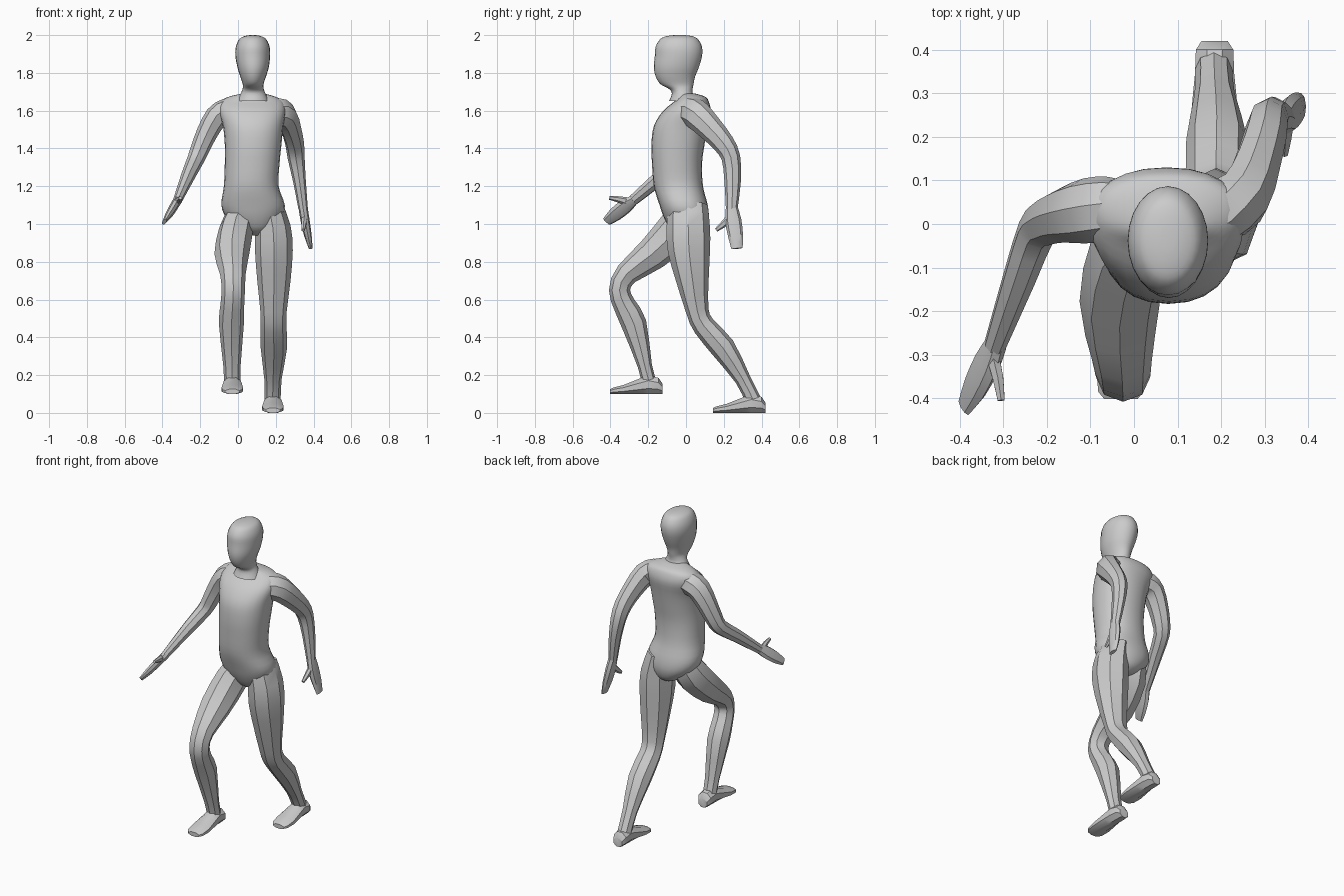
import bpy, bmesh
from math import sin, cos, pi, radians
from mathutils import Vector


def smooth_rows(rows, steps):
    """Catmull-Rom interpolation between rows of numbers."""
    out = []
    for i in range(len(rows) - 1):
        p0, p1, p2, p3 = (rows[max(i - 1, 0)], rows[i], rows[i + 1],
                          rows[min(i + 2, len(rows) - 1)])
        for s in range(steps):
            t = s / steps
            out.append([0.5 * (2 * b + (c - a) * t + (2 * a - 5 * b + 4 * c - d) * t * t
                               + (3 * b - a - 3 * c + d) * t ** 3)
                        for a, b, c, d in zip(p0, p1, p2, p3)])
    out.append(list(rows[-1]))
    return out


def loft(name, rows, ref=(1, 0, 0), sides=8, steps=2, axis=None, turn=0.0, power=1.0,
         angle=35):
    """Skin rings given as (x, y, z, half size along ref, half size across)."""
    rows = smooth_rows(rows, steps)
    pts = [Vector(r[:3]) for r in rows]
    bm = bmesh.new()
    rings = []
    for i, r in enumerate(rows):
        t = Vector(axis) if axis else pts[min(i + 1, len(pts) - 1)] - pts[max(i - 1, 0)]
        t.normalize()
        u = Vector(ref)
        u = (u - t * u.dot(t)).normalized()
        v = t.cross(u)
        ring = []
        for k in range(sides):
            a = 2 * pi * (k + turn) / sides
            c, s = cos(a), sin(a)
            c = abs(c) ** power * (1 if c > 0 else -1)
            s = abs(s) ** power * (1 if s > 0 else -1)
            ring.append(bm.verts.new(pts[i] + u * (r[3] * c) + v * (r[4] * s)))
        rings.append(ring)
    for a, b in zip(rings, rings[1:]):
        for k in range(sides):
            n = (k + 1) % sides
            bm.faces.new((a[k], a[n], b[n], b[k]))
    bm.faces.new(rings[0])
    bm.faces.new(rings[-1])
    bmesh.ops.recalc_face_normals(bm, faces=bm.faces)
    me = bpy.data.meshes.new(name)
    bm.to_mesh(me)
    bm.free()
    ob = bpy.data.objects.new(name, me)
    bpy.context.collection.objects.link(ob)
    bpy.ops.object.select_all(action='DESELECT')
    ob.select_set(True)
    bpy.context.view_layer.objects.active = ob
    bpy.ops.object.shade_smooth_by_angle(angle=radians(angle))
    return ob


def body(name, profile, power=1.0):
    """Stacked horizontal sections (z, centre x, front y, back y, half width)."""
    rows = [(x, (f + b) / 2, z, w, (b - f) / 2) for z, x, f, b, w in profile]
    return loft(name, rows, sides=24, steps=3, axis=(0, 0, 1), power=power, angle=60)


# torso
body("torso", [
    (0.94, 0.10, -0.03, 0.06, 0.035), (0.97, 0.095, -0.08, 0.10, 0.085),
    (1.03, 0.085, -0.115, 0.12, 0.145), (1.10, 0.08, -0.14, 0.115, 0.168),
    (1.20, 0.07, -0.17, 0.09, 0.145), (1.32, 0.075, -0.18, 0.085, 0.145),
    (1.42, 0.08, -0.183, 0.098, 0.15), (1.52, 0.08, -0.17, 0.115, 0.16),
    (1.60, 0.075, -0.12, 0.13, 0.178), (1.65, 0.075, -0.06, 0.12, 0.165),
    (1.675, 0.075, -0.04, 0.10, 0.12), (1.69, 0.08, -0.03, 0.05, 0.06)], power=0.9)

# neck and head
body("head", [
    (1.65, 0.08, -0.09, 0.06, 0.085), (1.69, 0.08, -0.075, 0.037, 0.066),
    (1.715, 0.08, -0.09, 0.035, 0.056), (1.74, 0.08, -0.135, 0.04, 0.055),
    (1.78, 0.08, -0.16, 0.048, 0.068), (1.83, 0.08, -0.17, 0.068, 0.083),
    (1.89, 0.078, -0.165, 0.085, 0.092), (1.94, 0.078, -0.16, 0.084, 0.089),
    (1.98, 0.078, -0.135, 0.062, 0.07), (1.995, 0.078, -0.10, 0.03, 0.042),
    (2.0, 0.078, -0.06, -0.01, 0.015)])

# arms
loft("left_arm", [
    (0.15, 0.01, 1.60, 0.06, 0.065), (0.20, 0.03, 1.595, 0.075, 0.078),
    (0.25, 0.06, 1.575, 0.065, 0.078), (0.28, 0.13, 1.505, 0.055, 0.068),
    (0.30, 0.20, 1.425, 0.05, 0.058), (0.308, 0.238, 1.35, 0.045, 0.05),
    (0.325, 0.247, 1.23, 0.034, 0.044), (0.345, 0.242, 1.08, 0.025, 0.031)])
loft("right_arm", [
    (-0.01, 0.04, 1.60, 0.06, 0.06), (-0.06, 0.035, 1.595, 0.075, 0.07),
    (-0.115, 0.03, 1.565, 0.075, 0.063), (-0.165, 0.02, 1.48, 0.063, 0.056),
    (-0.20, 0.005, 1.40, 0.055, 0.05), (-0.225, -0.02, 1.34, 0.047, 0.045),
    (-0.262, -0.12, 1.26, 0.042, 0.038), (-0.32, -0.28, 1.125, 0.03, 0.024)],
    ref=(0.1, -1, 0.2))

# hands and thumbs
loft("left_hand", [
    (0.344, 0.242, 1.09, 0.031, 0.024), (0.355, 0.25, 1.02, 0.043, 0.024),
    (0.37, 0.262, 0.94, 0.04, 0.02), (0.385, 0.27, 0.87, 0.03, 0.01)], ref=(0, 1, 0))
loft("left_thumb", [
    (0.352, 0.245, 1.04, 0.026, 0.018), (0.348, 0.20, 1.0, 0.018, 0.015),
    (0.345, 0.16, 0.968, 0.01, 0.009)], ref=(0, -0.6, 0.8), sides=6)
WIDE = (0.4, -0.6, 0.65)
loft("right_hand", [
    (-0.316, -0.275, 1.13, 0.028, 0.024), (-0.338, -0.32, 1.095, 0.042, 0.023),
    (-0.365, -0.375, 1.05, 0.04, 0.02), (-0.39, -0.42, 1.012, 0.026, 0.01)], ref=WIDE)
loft("right_thumb", [
    (-0.325, -0.30, 1.115, 0.024, 0.017), (-0.312, -0.355, 1.13, 0.017, 0.014),
    (-0.305, -0.405, 1.138, 0.01, 0.009)], ref=(0, 0, 1), sides=6)

# legs
loft("left_leg", [
    (0.16, 0.01, 1.10, 0.075, 0.105), (0.185, 0.012, 0.98, 0.094, 0.115),
    (0.19, 0.016, 0.86, 0.10, 0.112), (0.19, 0.035, 0.70, 0.088, 0.086),
    (0.188, 0.06, 0.54, 0.07, 0.06), (0.188, 0.095, 0.46, 0.068, 0.06),
    (0.19, 0.195, 0.345, 0.07, 0.066), (0.185, 0.30, 0.18, 0.046, 0.042),
    (0.183, 0.355, 0.07, 0.043, 0.042)])
loft("right_leg", [
    (0.02, 0.0, 1.06, 0.075, 0.09), (-0.01, -0.05, 0.97, 0.09, 0.105),
    (-0.033, -0.18, 0.84, 0.092, 0.088), (-0.027, -0.315, 0.735, 0.068, 0.062),
    (-0.025, -0.352, 0.65, 0.062, 0.056), (-0.03, -0.325, 0.57, 0.063, 0.06),
    (-0.035, -0.275, 0.47, 0.066, 0.067), (-0.032, -0.218, 0.25, 0.046, 0.038),
    (-0.03, -0.19, 0.14, 0.043, 0.04)])

# feet: (y, half width, top height) along each flat sole
FOOT = [(-0.125, 0.03, 0.055), (-0.145, 0.043, 0.085), (-0.20, 0.045, 0.10),
        (-0.25, 0.05, 0.08), (-0.33, 0.057, 0.048), (-0.385, 0.052, 0.034),
        (-0.402, 0.038, 0.026)]
for name, x, dy, dz in (("right_foot", -0.03, 0, 0.1), ("left_foot", 0.185, 0.545, 0.0)):
    k = cos(pi / 8)
    loft(name, [(x, y + dy, dz + h / 2, w / k, h / 2 / k) for y, w, h in FOOT],
         steps=1, axis=(0, -1, 0), turn=0.5)
